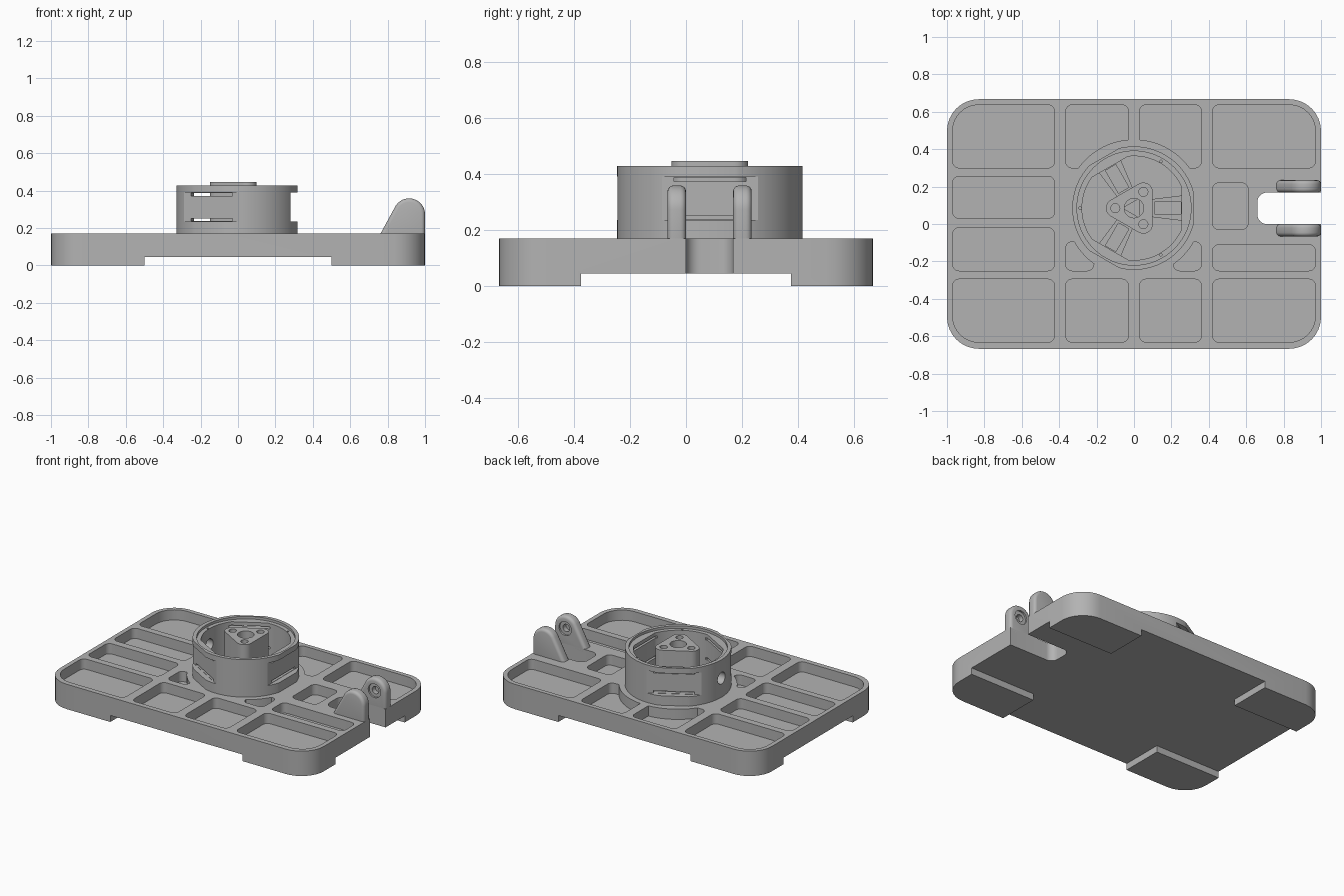
import bpy, bmesh, math
from mathutils import Matrix, Vector

old = bpy.data.objects.get("Cube")
if old:
    bpy.data.objects.remove(old, do_unlink=True)

grey = bpy.data.materials.new("plain_grey")
grey.use_nodes = True
colour = (0.45, 0.45, 0.45, 1)
grey.diffuse_color = colour
grey.node_tree.nodes["Principled BSDF"].inputs["Base Color"].default_value = colour

CY = 0.085          # turret centre along y
TOP = 0.17          # top of the base plate
FLOOR = 0.10        # floor of the pockets
TURNS = [math.radians(a) for a in (0, 120, 240)]


def arc(cx, cy, r, start, end, n=10):
    angles = [math.radians(start + (end - start) * i / n) for i in range(n + 1)]
    return [(cx + r * math.cos(a), cy + r * math.sin(a)) for a in angles]


def rounded(x0, x1, y0, y1, radii):
    """Rounded rectangle; radii run right-back, left-back, left-front, right-front."""
    if not isinstance(radii, tuple):
        radii = (radii,) * 4
    pts = []
    for i, (x, y, sx, sy) in enumerate(((x1, y1, -1, -1), (x0, y1, 1, -1),
                                        (x0, y0, 1, 1), (x1, y0, -1, 1))):
        r = radii[i]
        pts += arc(x + sx * r, y + sy * r, r, 90 * i, 90 * i + 90, 8)
    return pts


def circle(x, y, r, n=64):
    return arc(x, y, r, 0, 360, n)[:-1]


def prism(name, pts, low, high, axis="z", turn=None):
    """Extrude an outline along z, x or y, optionally turned about the turret axis."""
    place = {"z": lambda a, b, c: (a, b, c), "x": lambda a, b, c: (c, a, b),
             "y": lambda a, b, c: (a, c, b)}[axis]
    bm = bmesh.new()
    face = bm.faces.new([bm.verts.new(place(a, b, low)) for a, b in pts])
    out = bmesh.ops.extrude_face_region(bm, geom=[face])["geom"]
    shift = Vector(place(0, 0, high - low))
    bmesh.ops.translate(bm, vec=shift, verts=[v for v in out if isinstance(v, bmesh.types.BMVert)])
    bmesh.ops.recalc_face_normals(bm, faces=bm.faces[:])
    if turn is not None:
        centre = Matrix.Translation((0, CY, 0))
        bm.transform(centre @ Matrix.Rotation(turn, 4, "Z") @ centre.inverted())
    mesh = bpy.data.meshes.new(name)
    bm.to_mesh(mesh)
    bm.free()
    mesh.materials.append(grey)
    obj = bpy.data.objects.new(name, mesh)
    bpy.context.scene.collection.objects.link(obj)
    return obj


def bake(obj):
    graph = bpy.context.evaluated_depsgraph_get()
    mesh = bpy.data.meshes.new_from_object(obj.evaluated_get(graph))
    obj.modifiers.clear()
    obj.data = mesh


def combine(obj, tool, operation="DIFFERENCE"):
    mod = obj.modifiers.new("shape", "BOOLEAN")
    mod.operation, mod.solver, mod.object = operation, "EXACT", tool
    bake(obj)
    bpy.data.objects.remove(tool, do_unlink=True)


def box(x0, x1, y0, y1, z0, z1, turn=None):
    return prism("cutter", [(x0, y0), (x1, y0), (x1, y1), (x0, y1)], z0, z1, "z", turn)


# Base plate standing on four corner feet
base = prism("base_plate", rounded(-1, 1, -0.667, 0.667, 0.17), 0, TOP)
combine(base, box(-0.5, 0.5, -2, 2, -1, 0.045))
combine(base, box(-2, 2, -0.375, 0.375, -1, 0.045))
combine(base, prism("cutter", rounded(0.66, 1.2, 0, 0.168, 0.05), -1, 1))

# Pockets: big outer corners follow the plate
S, B = 0.035, 0.14
pockets = [
    (-0.97, -0.425, 0.30, 0.637, (S, B, S, S)),
    (-0.97, -0.425, 0.03, 0.255, S),
    (-0.97, -0.425, -0.25, -0.02, S),
    (-0.97, -0.425, -0.632, -0.295, (S, S, B, S)),
    (0.42, 0.97, 0.30, 0.637, (B, S, S, S)),
    (0.42, 0.97, -0.25, -0.11, S),
    (0.42, 0.97, -0.632, -0.295, (S, S, S, B)),
    (0.42, 0.61, -0.03, 0.22, S),
]
for x0, x1 in ((-0.365, -0.03), (0.03, 0.36)):
    pockets += [(x0, x1, 0.30, 0.637, S), (x0, x1, -0.632, -0.295, S)]
pockets += [(-0.365, -0.215, -0.25, -0.095, S), (0.21, 0.36, -0.25, -0.095, S)]
for x0, x1, y0, y1, r in pockets:
    tool = prism("cutter", rounded(x0, x1, y0, y1, r), FLOOR, 0.5)
    if abs(x0) < 0.4:
        combine(tool, prism("cutter", circle(0, CY, 0.367, 96), 0, 1))
    combine(base, tool)

# Turret ring with an inner ledge, flattened on three sides
ring = prism("turret_ring", circle(0, CY, 0.33, 96), TOP - 0.01, 0.427)
bore = prism("cutter", circle(0, CY, 0.278, 96), TOP + 0.005, 1)
for t in TURNS:
    combine(bore, box(0.255, 1, -1, 1, 0, 2, t))
combine(ring, bore)
combine(ring, prism("cutter", circle(0, CY, 0.305, 96), 0.41, 1))
for t in TURNS:
    combine(ring, box(0.317, 1, -1, 1, 0, 1, t))
    # recessed window with two slits
    combine(ring, box(0.282, 1, -1, 1, 0.235, 0.39, t))
    for z in (0.237, 0.372):
        combine(ring, box(0.2, 0.3, CY - 0.128, CY + 0.128, z, z + 0.014, t))
    # pin hole in the ledge
    combine(ring, prism("cutter", circle(-0.288, CY, 0.007, 12), 0.38, 0.5, "z", t))
combine(ring, prism("cutter", circle(CY, 0.30, 0.04, 32), -0.4, -0.2, "x"))

# Central hub: rounded triangle with a bore and three screw holes
outline = []
for a in (60, 180, 300):
    r = math.radians(a)
    outline += arc(0.1 * math.cos(r), CY + 0.1 * math.sin(r), 0.05, a - 60, a + 60, 12)
hub = prism("hub", outline, TOP, 0.445)
combine(hub, prism("cutter", circle(0, CY, 0.052, 32), 0.2, 1))
for t in TURNS:
    combine(hub, prism("cutter", circle(-0.1, CY, 0.024, 20), 0.3, 1, "z", t))

# Flared spokes between hub and ring
spokes = []
for t in TURNS:
    spoke = prism("spoke", [(0.03, CY - 0.04), (0.26, CY - 0.068),
                            (0.26, CY + 0.068), (0.03, CY + 0.04)], TOP, 0.21, "z", t)
    combine(spoke, box(0.11, 0.25, CY - 0.032, CY + 0.032, 0.19, 1, t))
    spokes.append(spoke)

# Pair of hinge ears with blind stepped pivot holes on their inner faces
ears = []
profile = [(0.74, 0.13), (1, 0.13)] + arc(0.915, 0.273, 0.085, 0, 148, 20)
for name, y0, y1, inner, into in (("hinge_ear_front", -0.066, 0, 0, -1),
                                  ("hinge_ear_back", 0.168, 0.234, 0.168, 1)):
    ear = prism(name, profile, y0, y1, "y")
    mod = ear.modifiers.new("soft_edges", "BEVEL")
    mod.width, mod.segments = 0.02, 4
    mod.limit_method, mod.angle_limit = "ANGLE", math.radians(50)
    bake(ear)
    for radius, depth in ((0.047, 0.012), (0.025, 0.045)):
        ends = sorted((inner - into * 0.02, inner + into * depth))
        combine(ear, prism("cutter", circle(0.915, 0.273, radius, 32), *ends, "y"))
    ears.append(ear)

# Smooth the curved walls and keep the edges crisp
bpy.ops.object.select_all(action="DESELECT")
for part in [base, ring, hub] + spokes + ears:
    part.select_set(True)
bpy.context.view_layer.objects.active = base
bpy.ops.object.shade_smooth_by_angle(angle=math.radians(30))
